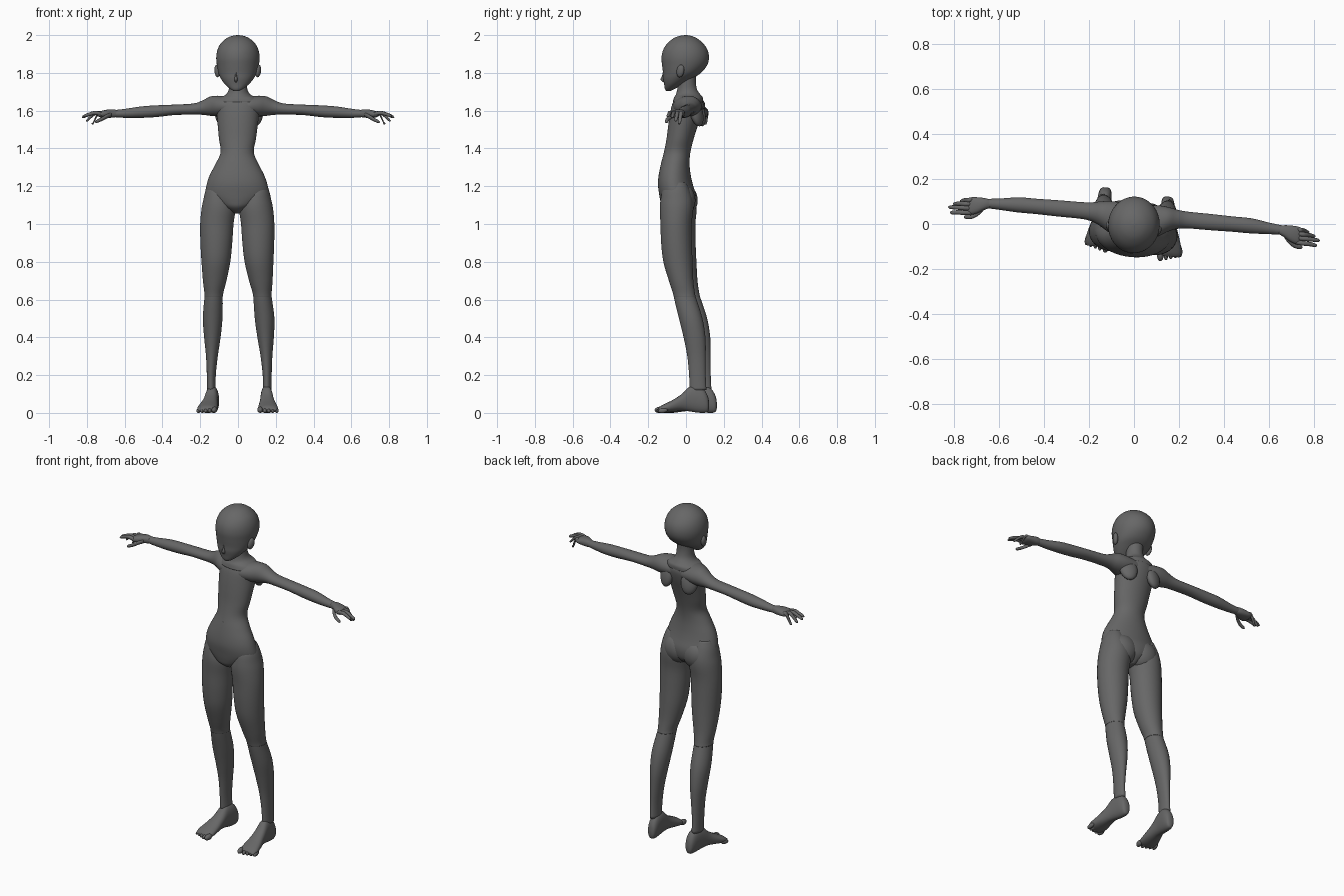
import bpy, bmesh, math
from mathutils import Matrix

TURN = Matrix.Rotation(-0.09, 4, 'Z')   # the whole figure is turned slightly
GREY = bpy.data.materials.new('dark_grey')
GREY.diffuse_color = (0.135, 0.135, 0.135, 1)


def finish(name, bm, side):
    if side < 0:
        bmesh.ops.scale(bm, vec=(-1, 1, 1), verts=bm.verts)
    bmesh.ops.transform(bm, matrix=TURN, verts=bm.verts)
    bmesh.ops.recalc_face_normals(bm, faces=bm.faces)
    for f in bm.faces:
        f.smooth = True
    me = bpy.data.meshes.new(name)
    bm.to_mesh(me)
    bm.free()
    me.materials.append(GREY)
    bpy.context.collection.objects.link(bpy.data.objects.new(name, me))


def spline(rows, steps):
    """Catmull-Rom smoothing through the given cross-sections."""
    out = []
    for i in range(len(rows) - 1):
        p = [rows[max(0, min(len(rows) - 1, i + k))] for k in (-1, 0, 1, 2)]
        for s in range(steps):
            t = s / steps
            out.append([0.5 * (2 * b + (c - a) * t + (2 * a - 5 * b + 4 * c - d) * t * t
                               + (3 * b - a - 3 * c + d) * t ** 3) for a, b, c, d in zip(*p)])
    return out + [list(rows[-1])]


def loft(name, axis, rows, side=1, seg=28, steps=4, power=2.0):
    """Rows are (position along axis, u min, u max, v min, v max)."""
    bm = bmesh.new()
    rings = []
    for t, u0, u1, v0, v1 in spline(rows, steps):
        ring = []
        for k in range(seg):
            c, s = math.cos(k * math.tau / seg), math.sin(k * math.tau / seg)
            c = math.copysign(abs(c) ** (2 / power), c)
            s = math.copysign(abs(s) ** (2 / power), s)
            u, v = (u0 + u1) / 2 + c * (u1 - u0) / 2, (v0 + v1) / 2 + s * (v1 - v0) / 2
            co = {'x': (t, u, v), 'y': (u, t, v), 'z': (u, v, t)}[axis]
            ring.append(bm.verts.new(co))
        rings.append(ring)
    for a, b in zip(rings, rings[1:]):
        for k in range(seg):
            bm.faces.new((a[k], a[(k + 1) % seg], b[(k + 1) % seg], b[k]))
    bm.faces.new(rings[0])
    bm.faces.new(rings[-1])
    finish(name, bm, side)


def blob(name, centre, radii, side=1, tilt=(0, 0, 0)):
    bm = bmesh.new()
    bmesh.ops.create_uvsphere(bm, u_segments=20, v_segments=12, radius=1)
    m = Matrix.Translation(centre)
    for a, ax in zip(tilt, 'XYZ'):
        m = m @ Matrix.Rotation(a, 4, ax)
    bmesh.ops.transform(bm, matrix=m @ Matrix.Diagonal((*radii, 1)), verts=bm.verts)
    finish(name, bm, side)


def centred(rows):
    """(z, half width, y min, y max) -> symmetric loft rows."""
    return [(z, -w, w, a, b) for z, w, a, b in rows]


def finger(name, pts, r, side):
    """Tapered finger running along x through (x, y, z) points."""
    rows = []
    for i, (x, y, z) in enumerate(pts):
        q = r * (1, 1, 0.9, 0.75)[i]
        rows.append((x, y - q, y + q, z - q, z + q))
    x, y, z = pts[-1]
    rows.append((x + r * 0.8, y - r * 0.2, y + r * 0.2, z - r * 0.5, z - r * 0.1))
    loft(name, 'x', rows, side, seg=12, steps=3)


# Head: round skull tapering to a pointed chin, with a small nose
loft('head', 'z', centred([
    (1.703, .012, -.104, -.085), (1.715, .034, -.112, -.06), (1.74, .064, -.116, -.015),
    (1.77, .087, -.121, .035), (1.80, .102, -.122, .08), (1.84, .111, -.127, .112),
    (1.88, .115, -.130, .122), (1.92, .109, -.122, .115), (1.955, .092, -.10, .092),
    (1.982, .062, -.068, .06), (1.995, .033, -.037, .03), (2.0, .004, -.006, .002)]), seg=40)
loft('nose', 'z', [(1.745, -.004, .004, -.112, -.10), (1.764, -.009, .009, -.135, -.10),
                   (1.785, -.006, .006, -.127, -.10), (1.82, -.003, .003, -.120, -.11)], seg=12)

# Neck with flared collar
loft('neck', 'z', centred([
    (1.645, .120, -.07, .09), (1.668, .100, -.064, .09), (1.685, .066, -.054, .077),
    (1.71, .050, -.047, .060), (1.75, .046, -.040, .052), (1.80, .046, -.035, .055)]))

# Torso down to the crotch, with a navel slit
loft('torso', 'z', centred([
    (1.055, .012, -.07, .0), (1.065, .035, -.095, .015), (1.09, .085, -.125, .04),
    (1.12, .135, -.135, .05), (1.16, .167, -.142, .05), (1.21, .161, -.148, .035),
    (1.26, .144, -.144, .024), (1.32, .113, -.132, .018), (1.38, .088, -.117, .023),
    (1.45, .098, -.103, .04), (1.52, .106, -.094, .062), (1.58, .112, -.085, .082),
    (1.63, .118, -.074, .092), (1.66, .10, -.06, .085), (1.675, .06, -.045, .07)]), seg=40)
blob('navel', (0, -.1255, 1.34), (.002, .002, .028), tilt=(-.24, 0, 0))

for side, tag in ((1, 'left'), (-1, 'right')):
    blob(f'{tag}_ear', (.109, -.02, 1.81), (.014, .021, .034), side, (-.2, .12, -.3))
    blob(f'{tag}_buttock', (.066, -.01, 1.125), (.085, .066, .085), side)
    blob(f'{tag}_shoulder_blade', (.08, .062, 1.59), (.05, .03, .075), side, (.25, 0, -.35))

    # Arm blending from chest to a rounded shoulder, then palm
    loft(f'{tag}_arm', 'x', [
        (.0, -.06, .085, 1.58, 1.668), (.06, -.064, .090, 1.572, 1.676),
        (.11, -.046, .092, 1.570, 1.679),
        (.15, -.022, .088, 1.573, 1.675), (.19, -.005, .08, 1.578, 1.655),
        (.24, .002, .076, 1.579, 1.638), (.34, .003, .075, 1.577, 1.632),
        (.44, .005, .073, 1.566, 1.628), (.52, .005, .072, 1.562, 1.622),
        (.60, .009, .06, 1.562, 1.610), (.65, .011, .054, 1.565, 1.604),
        (.67, .012, .052, 1.568, 1.602)], side)
    loft(f'{tag}_palm', 'x', [
        (.645, .013, .05, 1.567, 1.603), (.67, .002, .055, 1.563, 1.607),
        (.70, -.016, .056, 1.562, 1.605), (.73, -.025, .054, 1.564, 1.598),
        (.745, -.02, .048, 1.57, 1.59)], side, seg=20, power=2.4)

    # Four curled fingers and a thumb: base y, tip (x, y, z)
    for i, (y0, x1, y1, z1) in enumerate([(-.016, .812, -.022, 1.573), (.004, .822, .001, 1.568),
                                          (.023, .802, .018, 1.55), (.042, .772, .034, 1.535)]):
        pts = [(.725, y0, 1.582), (.725 + (x1 - .725) * .4, y0 * .7 + y1 * .3, 1.588),
               (.725 + (x1 - .725) * .75, (y0 + y1) / 2, (1.588 + z1) / 2), (x1, y1, z1)]
        finger(f'{tag}_finger_{i + 1}', pts, .0105, side)
    finger(f'{tag}_thumb', [(.672, .01, 1.58), (.695, -.015, 1.57),
                            (.722, -.032, 1.555), (.748, -.036, 1.543)], .0115, side)

    # Thigh and shin meet at a seam below the knee
    loft(f'{tag}_thigh', 'z', [
        (1.22, .06, .150, -.09, .01), (1.18, .04, .168, -.115, .028), (1.13, .022, .180, -.126, .044),
        (1.08, .010, .190, -.130, .048),
        (1.0, .020, .197, -.126, .040), (.9, .027, .196, -.122, .041), (.8, .038, .191, -.110, .045),
        (.7, .060, .185, -.080, .050), (.64, .077, .179, -.060, .058), (.615, .08, .179, -.053, .063)],
        side, seg=32)
    loft(f'{tag}_shin', 'z', [
        (.65, .082, .174, -.058, .05), (.60, .082, .180, -.050, .068), (.5, .086, .190, -.025, .100),
        (.4, .098, .185, .000, .116), (.3, .114, .176, .020, .118), (.2, .125, .172, .030, .118),
        (.12, .126, .171, .033, .122)], side, seg=32)

    # Foot with heel, arch and toes splayed outward; the left foot stands slightly ahead
    dx, dy = .007 * side, -.008 * side
    foot = [(.143, .130, .150, .025, .055), (.136, .118, .162, .006, .09), (.115, .112, .170, .0, .125),
            (.08, .112, .175, .002, .143), (.04, .114, .181, .008, .138), (.0, .113, .190, .011, .100),
            (-.045, .110, .204, .006, .070), (-.085, .109, .214, .001, .050),
            (-.108, .112, .213, .001, .038), (-.122, .12, .207, .006, .026)]
    loft(f'{tag}_foot', 'y', [(y + dy, a + dx * (.14 - y) / .26, b + dx * (.14 - y) / .26, c, d)
                              for y, a, b, c, d in foot], side, power=2.2)
    for i in range(5):
        r = .0145 if i == 0 else .0105
        blob(f'{tag}_toe_{i + 1}',
             (.122 + dx + .0205 * i + (.004 if i else 0), dy - .121 + .0065 * i, r + .002),
             (r, .026, r + .002), side, (.15, 0, .12))
